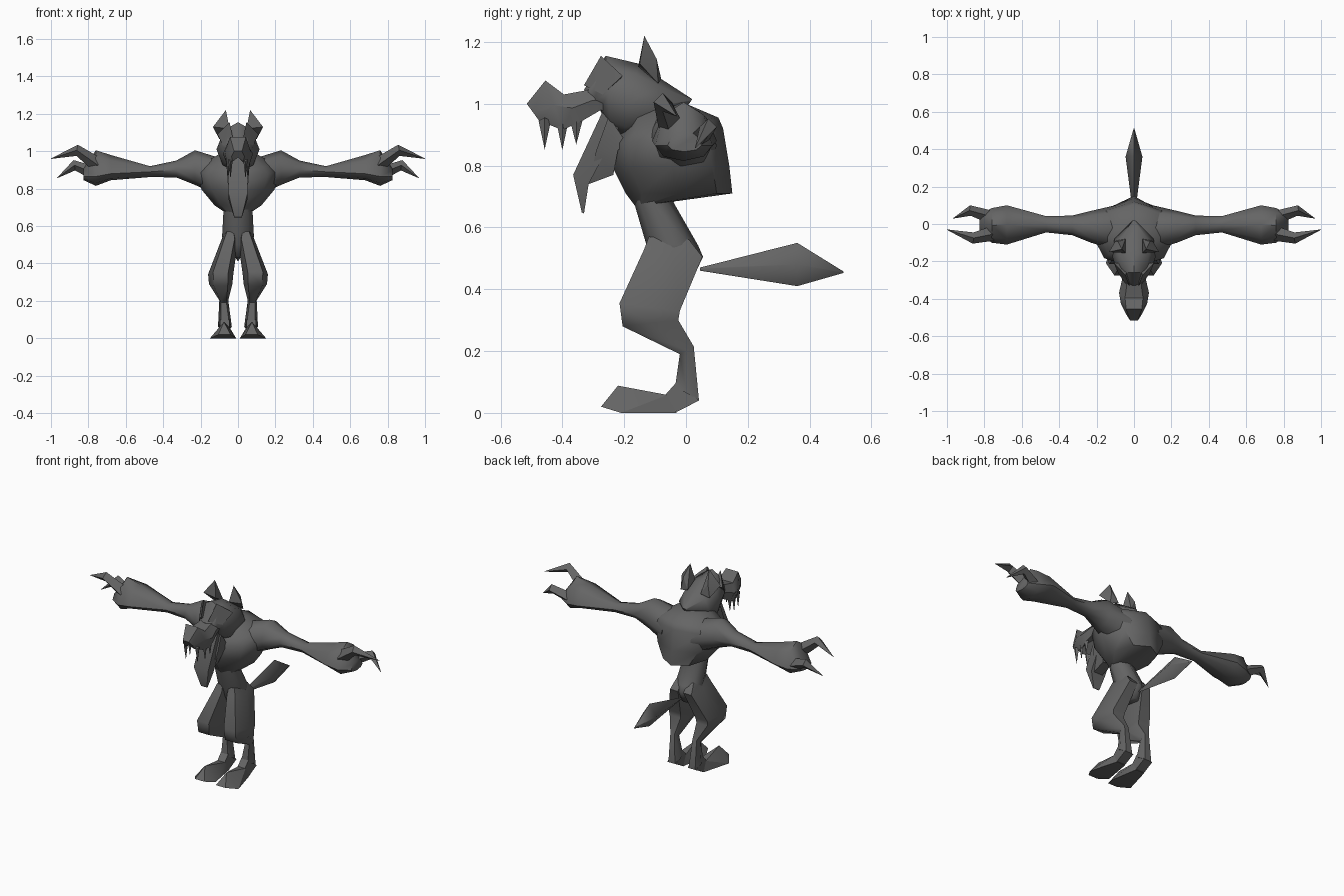
import bpy, bmesh, math
from mathutils import Vector as V

if "Cube" in bpy.data.objects:
    bpy.data.objects.remove(bpy.data.objects["Cube"])

fur = bpy.data.materials.new("dark_grey_fur")
fur.diffuse_color = (0.13, 0.13, 0.13, 1)
fur.use_nodes = True
fur.node_tree.nodes["Principled BSDF"].inputs["Base Color"].default_value = fur.diffuse_color


def finish(name, bm, mirror=False, angle=50):
    bmesh.ops.remove_doubles(bm, verts=bm.verts, dist=0.0005)
    bmesh.ops.recalc_face_normals(bm, faces=bm.faces)
    me = bpy.data.meshes.new(name)
    bm.to_mesh(me)
    bm.free()
    me.materials.append(fur)
    ob = bpy.data.objects.new(name, me)
    bpy.context.collection.objects.link(ob)
    bpy.ops.object.select_all(action='DESELECT')
    ob.select_set(True)
    bpy.context.view_layer.objects.active = ob
    bpy.ops.object.shade_smooth_by_angle(angle=math.radians(angle))
    if mirror:
        ob.modifiers.new("mirror", 'MIRROR').use_mirror_merge = False
    return ob


def ellipse(c, a, b, n):
    """Ring of n points around c with half axes a and b."""
    return [c + a * math.cos(2 * math.pi * i / n) + b * math.sin(2 * math.pi * i / n)
            for i in range(n)]


# Flat-edged rings: rectangle, wide hexagon, and arch with a hollow underside
FLAT = {4: [(1, -1), (1, 1), (-1, 1), (-1, -1)],
        6: [(1, -.6), (1, .6), (0, 1), (-1, .6), (-1, -.6), (0, -1)],
        7: [(1, -.6), (1, .6), (0, 1), (-1, .8), (-.2, 0), (-1, -.8), (0, -1)]}


def skin(name, rings, mirror=False, angle=50):
    """Join rings into one closed skin."""
    bm = bmesh.new()
    rows = [[bm.verts.new(p) for p in r] for r in rings]
    n = len(rows[0])
    for r, s in zip(rows, rows[1:]):
        for i in range(n):
            j = (i + 1) % n
            bm.faces.new((r[i], r[j], s[j], s[i]))
    bm.faces.new(rows[0])
    bm.faces.new(rows[-1])
    return finish(name, bm, mirror, angle)


def profile(name, sections, n=8, mirror=False, flat=False, angle=50):
    """Sections: (y, z) of one edge, (y, z) of the other edge, x range."""
    rings = []
    for p, q, x0, x1 in sections:
        p, q = V((0, *p)), V((0, *q))
        c = (p + q) / 2 + V(((x0 + x1) / 2, 0, 0))
        a, b = (p - q) / 2, V(((x1 - x0) / 2, 0, 0))
        rings.append([c + a * u + b * v for u, v in FLAT[n]] if flat else ellipse(c, a, b, n))
    return skin(name, rings, mirror, angle)


def centred(name, sections, **kw):
    return profile(name, [(p, q, -w, w) for p, q, w in sections], **kw)


def hull(name, points, mirror=True):
    bm = bmesh.new()
    for p in points:
        bm.verts.new(p)
    bmesh.ops.convex_hull(bm, input=bm.verts)
    return finish(name, bm, mirror, 30)


def spike(name, path, radii, n=4):
    """Bent pointed tube along a path."""
    rings = []
    for i, (p, r) in enumerate(zip(path, radii)):
        d = (V(path[min(i + 1, len(path) - 1)]) - V(path[max(i - 1, 0)])).normalized()
        a = d.cross(V((0, 1, 0))).normalized()
        rings.append(ellipse(V(p), a * r, d.cross(a) * r, n))
    return skin(name, rings, True, 40)


# Chest
centred("chest", [
    ((-.165, .67), (-.03, .685), .075),
    ((-.195, .71), (.15, .71), .125),
    ((-.235, .79), (.14, .80), .195),
    ((-.235, .87), (.12, .92), .225),
    ((-.21, .91), (.105, .955), .19),
    ((-.18, .97), (.0, 1.0), .10)])

# Waist and pelvis
centred("waist", [
    ((-.175, .71), (-.03, .71), .078),
    ((-.165, .67), (-.04, .68), .078),
    ((-.13, .55), (.04, .54), .085),
    ((-.115, .50), (.055, .505), .08),
    ((-.08, .43), (.02, .43), .035)], angle=70)

# Legs
profile("leg", [
    ((-.12, .57), (.01, .56), .01, .072),
    ((-.135, .53), (.053, .505), .0, .092),
    ((-.215, .355), (-.02, .33), .025, .16),
    ((-.205, .28), (-.025, .30), .03, .155),
    ((-.02, .19), (.025, .215), .052, .10),
    ((-.035, .085), (.042, .04), .033, .107)], n=6, mirror=True, flat=True, angle=60)

# Feet
hull("foot", [
    (.045, -.03, .10), (.095, -.03, .10), (.04, .042, .04), (.10, .042, .04),
    (.04, -.03, .003), (.10, -.03, .003), (.045, -.07, .055), (.095, -.07, .055)])
hull("front_foot", [
    (.045, -.06, .058), (.095, -.06, .058), (.04, -.03, .0), (.10, -.03, .0),
    (.075, -.22, .088), (.01, -.21, .0), (.15, -.21, .0),
    (.04, -.275, .02), (.105, -.275, .02)])

# Tail
centred("tail", [
    ((.045, .47), (.045, .46), .004),
    ((.36, .55), (.36, .41), .045),
    ((.51, .457), (.51, .453), .002)], n=4, angle=80)

# Arms: x, y range, bottom z, z of greatest width, top z
arm = [(.10, -.14, .10, .76, .865, .965), (.23, -.10, .07, .82, .90, 1.005),
       (.33, -.06, .045, .86, .90, .95), (.47, -.045, .042, .862, .89, .92),
       (.68, -.11, .10, .845, .88, .98), (.76, -.10, .085, .815, .865, 1.005),
       (.825, -.06, .05, .845, .865, .91)]
rings = []
for x, y0, y1, z0, zw, z1 in arm:
    ring = ellipse(V((x, (y0 + y1) / 2, 0)), V((0, 0, 1)), V((0, (y1 - y0) / 2, 0)), 8)
    for p in ring:
        p.z = zw + p.z * (z1 - zw if p.z > 0 else zw - z0)
    rings.append(ring)
skin("arm", rings, True)

# Claws
spike("front_claw", [(.755, -.05, .93), (.86, -.075, 1.005), (1.0, -.03, .96)],
      [.04, .03, .001])
spike("back_claw", [(.775, .04, .885), (.875, .072, .925), (.967, .03, .857)],
      [.035, .028, .001])

# Head
centred("head", [
    ((.02, 1.015), (.01, 1.0), .01),
    ((-.08, 1.08), (-.08, .91), .105),
    ((-.155, 1.13), (-.20, .89), .115),
    ((-.26, 1.155), (-.245, .91), .09),
    ((-.33, 1.045), (-.27, .97), .06)])

# Snout with hollow palate
centred("snout", [
    ((-.26, 1.06), (-.23, .96), .065),
    ((-.33, 1.042), (-.275, .98), .065),
    ((-.395, 1.03), (-.34, .942), .08),
    ((-.455, 1.075), (-.40, .915), .07),
    ((-.515, 1.0), (-.475, .945), .035)], n=7, flat=True, angle=40)

# Hanging lower jaw and chin tuft
centred("lower_jaw", [
    ((-.265, .985), (-.215, .93), .05),
    ((-.365, .77), (-.315, .74), .05),
    ((-.337, .648), (-.33, .645), .02)], n=4, flat=True, angle=40)
centred("chin_tuft", [
    ((-.25, .96), (-.19, .87), .06),
    ((-.29, .85), (-.22, .85), .06),
    ((-.315, .74), (-.235, .77), .03)], n=4, flat=True, angle=40)

# Ears and brows
hull("ear", [(.045, -.155, 1.12), (.134, -.15, 1.13), (.10, -.09, 1.065),
             (.045, -.08, 1.08), (.085, -.095, 1.145), (.065, -.135, 1.22)])
hull("brow", [(.025, -.33, 1.06), (.045, -.275, 1.155), (.11, -.205, 1.09),
              (.08, -.27, 1.03), (.03, -.22, 1.07)])

# Teeth
for y, x, tip in ((-.457, .04, .852), (-.40, .052, .85), (-.355, .055, .868)):
    hull("tooth", [(x - .012, y, .955), (x + .012, y, .955), (x, y - .02, .945),
                   (x, y + .02, .945), (x, y, tip)])
